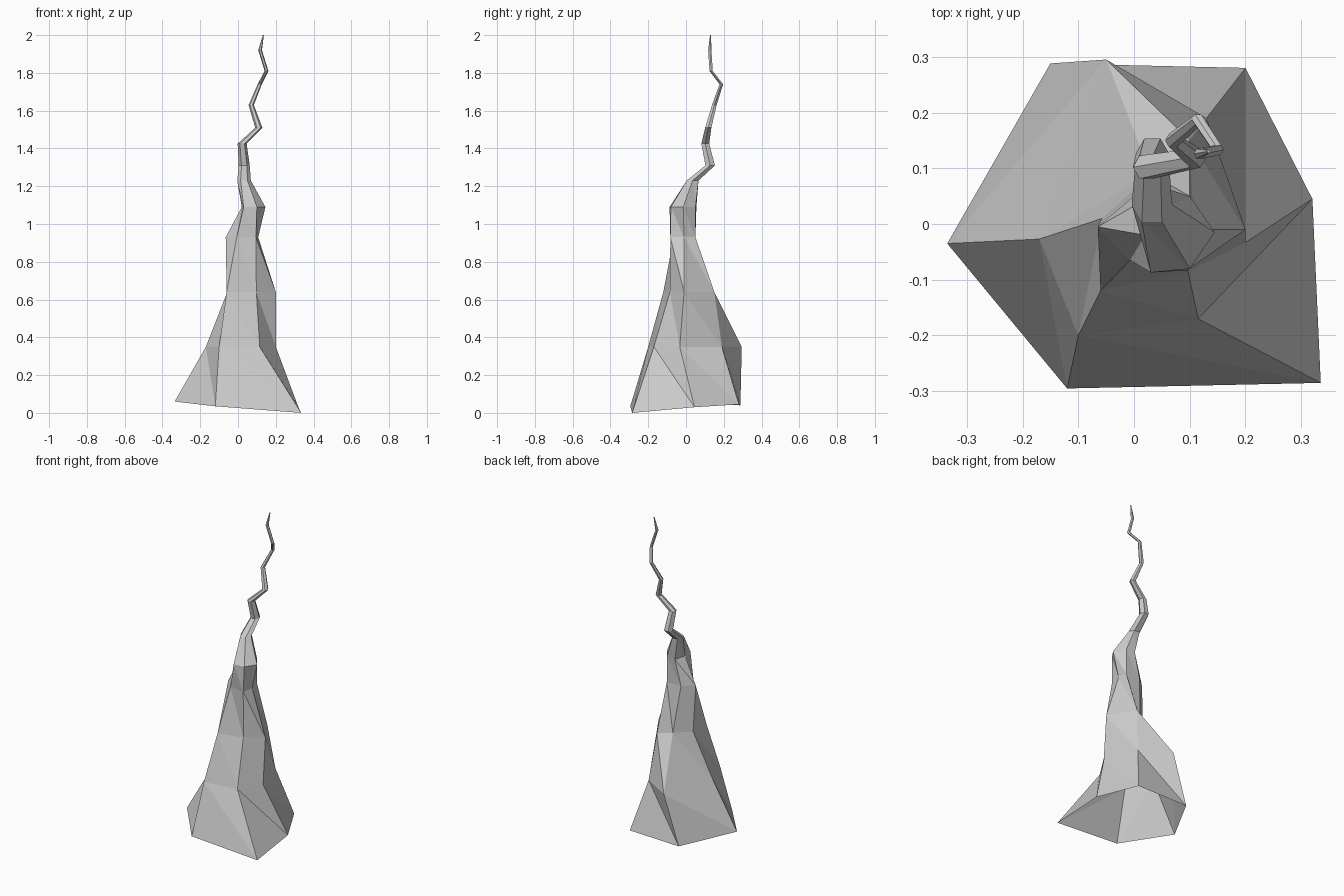
import bpy, bmesh
from math import cos, sin, radians

SIDES = 6

# flared, irregular root: six corners of the open bottom rim
rings = [[(-.335, -.035, .06), (-.12, -.295, .035), (.335, -.285, 0),
          (.32, .045, .03), (.2, .28, .045), (-.15, .288, .04)]]

# irregular trunk cross-sections: height, then six corners
trunk = {
    .35: [(-.17, -.027), (-.10, -.2), (.115, -.17), (.2, -.033), (.13, .19), (-.05, .295)],
    .64: [(-.057, .01), (-.06, -.12), (.097, -.085), (.2, -.01), (.1, .15), (.03, .09)],
    .93: [(-.065, -.005), (-.007, -.065), (.095, -.083), (.107, -.01), (.1, .05), (0, .05)],
    1.09: [(.02, -.02), (.03, -.087), (.1, -.08), (.145, -.015), (.1, .05), (.04, .055)],
}
for z, pts in trunk.items():
    rings.append([(x, y, z) for x, y in pts])

# crooked thin upper stem: x, y, z, radius
stem = [(.032, .035, 1.23, .036), (.033, .128, 1.31, .029), (.022, .102, 1.425, .024),
        (.11, .118, 1.51, .019), (.07, .15, 1.63, .014), (.115, .187, 1.74, .011),
        (.151, .133, 1.81, .010), (.117, .126, 1.92, .010), (.134, .13, 2.0, .003)]
for x, y, z, r in stem:
    angles = [radians(180 + 60 * k) for k in range(SIDES)]
    rings.append([(x + r * cos(a), y + r * sin(a), z) for a in angles])

# skin the rings with flat triangles, leaving the bottom open
bm = bmesh.new()
loops = [[bm.verts.new(p) for p in ring] for ring in rings]
for low, up in zip(loops, loops[1:]):
    for k in range(SIDES):
        n = (k + 1) % SIDES
        bm.faces.new((low[k], low[n], up[k]))
        bm.faces.new((low[n], up[n], up[k]))
bm.faces.new(loops[-1])
mesh = bpy.data.meshes.new("crooked_spike")
bm.to_mesh(mesh)
bm.free()
bpy.context.collection.objects.link(bpy.data.objects.new("crooked_spike", mesh))
